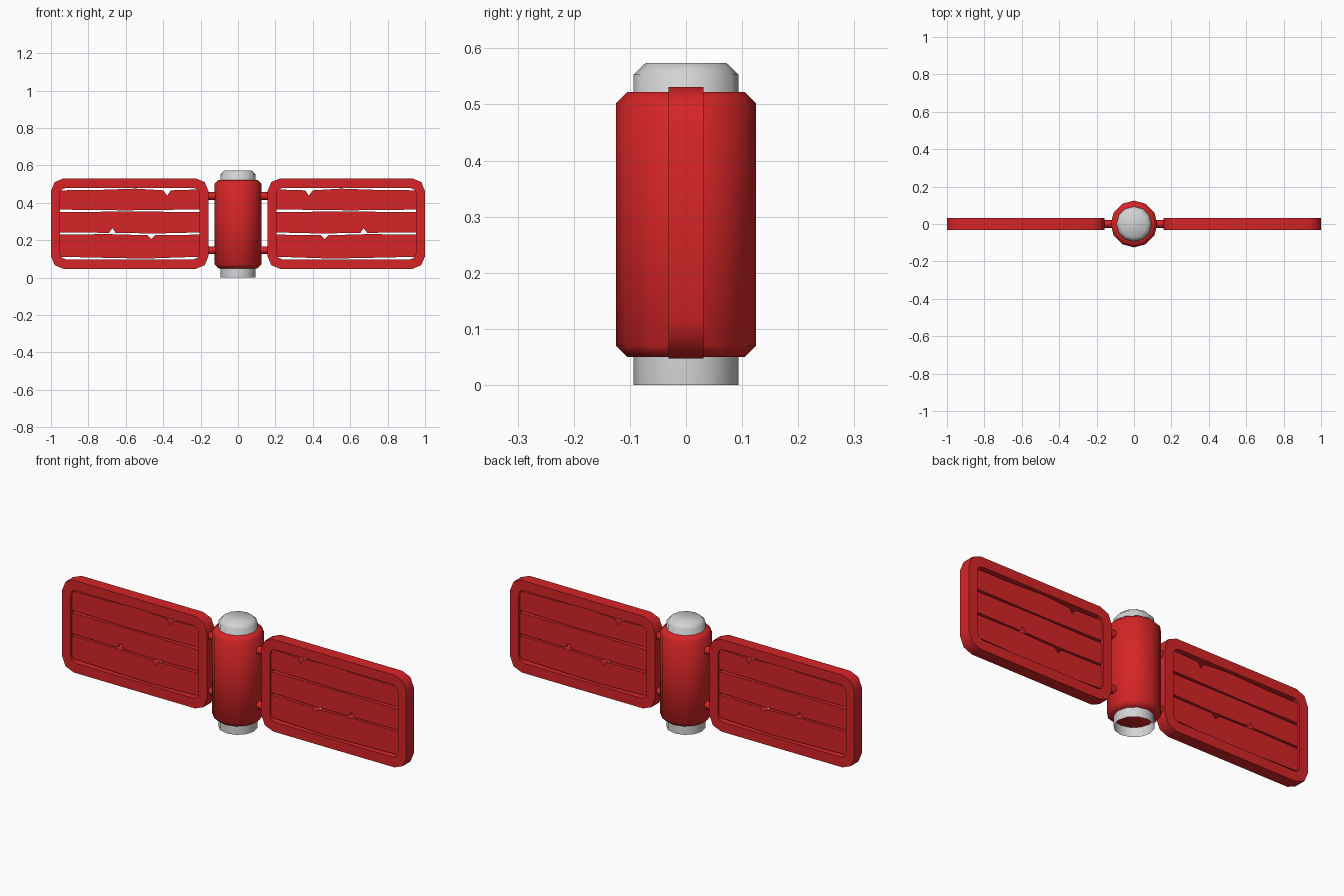
import bpy, bmesh, math
from mathutils import Matrix

if "Cube" in bpy.data.objects:
    bpy.data.objects.remove(bpy.data.objects["Cube"])


def material(name, col):
    m = bpy.data.materials.new(name)
    m.diffuse_color = (*col, 1)
    m.use_nodes = True
    m.node_tree.nodes["Principled BSDF"].inputs["Base Color"].default_value = m.diffuse_color
    return m


RED = material("red paint", (0.67, 0.018, 0.02))
GREY = material("light grey", (0.65, 0.65, 0.65))


def finish(bm, name, mat, angle=50, fix=True):
    if fix:
        bmesh.ops.recalc_face_normals(bm, faces=bm.faces[:])
    me = bpy.data.meshes.new(name)
    bm.to_mesh(me)
    bm.free()
    for p in me.polygons:
        p.use_smooth = True
    me.set_sharp_from_angle(angle=math.radians(angle))
    me.materials.append(mat)
    ob = bpy.data.objects.new(name, me)
    bpy.context.collection.objects.link(ob)
    return ob


def lathe(name, profile, mat, sides=12, cap_bottom=True):
    bm = bmesh.new()
    rings = [[bm.verts.new((r * math.cos(2 * math.pi * i / sides),
                            r * math.sin(2 * math.pi * i / sides), z))
              for i in range(sides)] for r, z in profile]
    for a, b in zip(rings, rings[1:]):
        for i in range(sides):
            j = (i + 1) % sides
            bm.faces.new((a[i], a[j], b[j], b[i]))
    bm.faces.new(rings[-1])
    if cap_bottom:
        bm.faces.new(rings[0][::-1])
    return finish(bm, name, mat, fix=False)


def rounded(x0, x1, z0, z1, r, seg=2):
    pts = []
    for cx, cz, a0 in ((x1 - r, z1 - r, 0), (x0 + r, z1 - r, 90),
                       (x0 + r, z0 + r, 180), (x1 - r, z0 + r, 270)):
        for k in range(seg + 1):
            a = math.radians(a0 + 90 * k / seg)
            pts.append((cx + r * math.cos(a), cz + r * math.sin(a)))
    return pts


def frame(name, s):
    # rectangular ring with clipped corners
    outer = rounded(0.158, 1.0, 0.047, 0.531, 0.068)
    inner = rounded(0.207, 0.951, 0.098, 0.48, 0.03)
    t, n = 0.0315, len(outer)
    bm = bmesh.new()
    loops = [[bm.verts.new((s * x, y, z)) for x, z in pts]
             for pts, y in ((outer, -t), (outer, t), (inner, t), (inner, -t))]
    for k in range(4):
        a, b = loops[k], loops[(k + 1) % 4]
        for i in range(n):
            j = (i + 1) % n
            bm.faces.new((a[i], a[j], b[j], b[i]))
    return finish(bm, name, RED)


def plank(name, pts, s, t=0.02):
    bm = bmesh.new()
    a = [bm.verts.new((s * x, -t, z)) for x, z in pts]
    b = [bm.verts.new((s * x, t, z)) for x, z in pts]
    bm.faces.new(a)
    bm.faces.new(b[::-1])
    for i in range(len(a)):
        j = (i + 1) % len(a)
        bm.faces.new((a[i], b[i], b[j], a[j]))
    return finish(bm, name, RED, 30)


# central hub and the grey core, open underneath
lathe("hub", [(0.105, 0.05), (0.125, 0.07), (0.125, 0.502), (0.105, 0.522)], RED)
lathe("core", [(0.094, 0), (0.094, 0.553), (0.072, 0.574)], GREY, cap_bottom=False)

# worn plank outlines, with chips along the edges
PLANKS = {
    "upper_plank": [(0.2, 0.365), (0.6, 0.36), (0.96, 0.364), (0.96, 0.467), (0.75, 0.469),
                    (0.55, 0.476), (0.4, 0.467), (0.378, 0.438), (0.36, 0.467), (0.2, 0.472)],
    "middle_plank": [(0.2, 0.242), (0.45, 0.236), (0.655, 0.24), (0.672, 0.265),
                     (0.69, 0.24), (0.96, 0.241), (0.96, 0.35), (0.6, 0.354), (0.2, 0.351)],
    "lower_plank": [(0.2, 0.112), (0.5, 0.102), (0.75, 0.107), (0.96, 0.112), (0.96, 0.23),
                    (0.7, 0.233), (0.485, 0.227), (0.464, 0.206), (0.443, 0.228), (0.2, 0.23)],
}

for side, s in (("right", 1), ("left", -1)):
    frame(side + "_frame", s)
    for name, pts in PLANKS.items():
        plank(f"{side}_{name}", pts, s)
    # pegs joining panel and hub
    for label, z in (("upper", 0.436), ("lower", 0.147)):
        bm = bmesh.new()
        bmesh.ops.create_cone(bm, cap_ends=True, segments=8, radius1=0.021, radius2=0.021, depth=0.075,
                              matrix=Matrix.Translation((s * 0.1375, 0, z)) @ Matrix.Rotation(math.pi / 2, 4, 'Y'))
        finish(bm, f"{side}_{label}_peg", RED)
